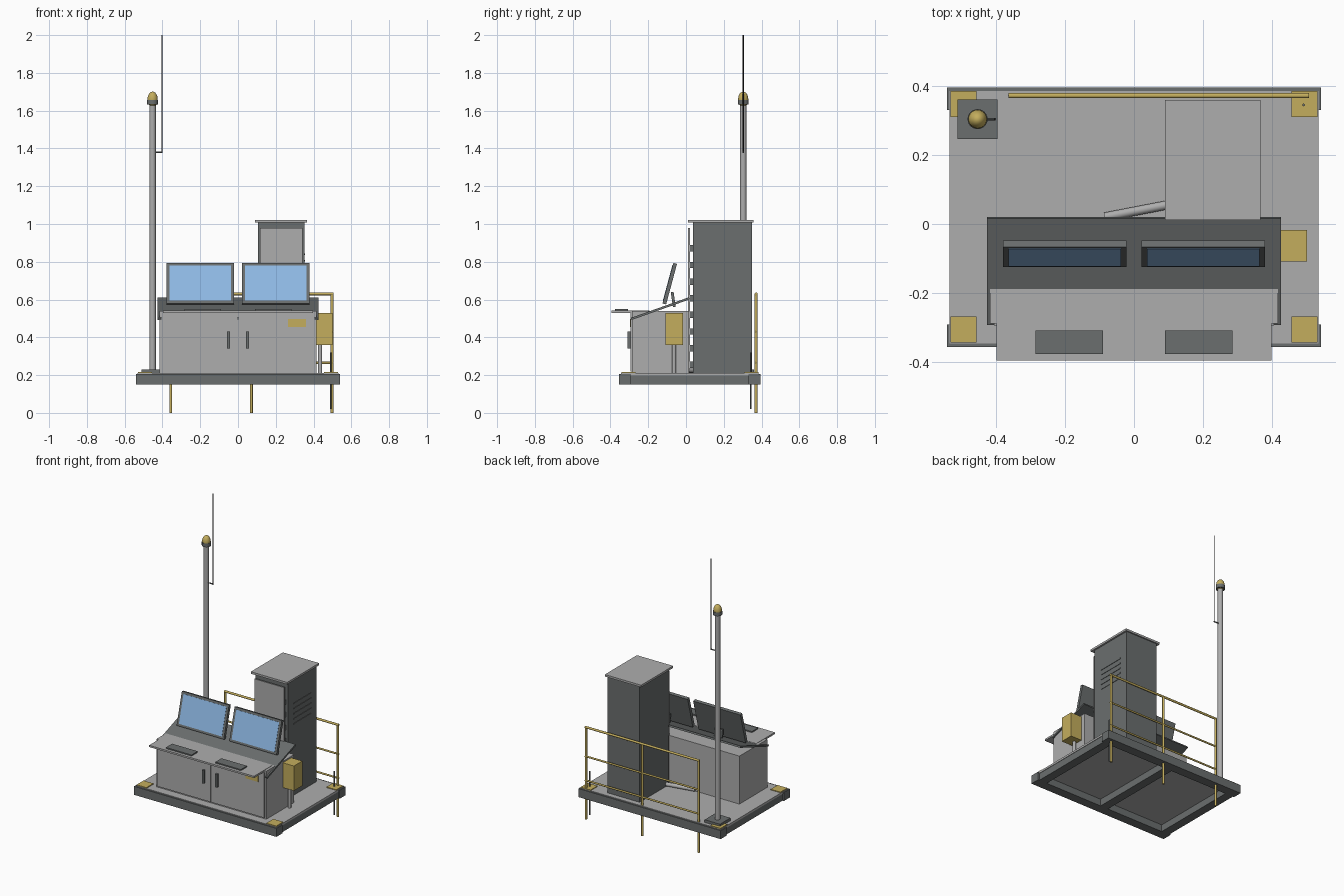
import bpy, math
from mathutils import Vector

if "Cube" in bpy.data.objects:
    bpy.data.objects.remove(bpy.data.objects["Cube"])


def material(name, rgb):
    m = bpy.data.materials.new(name)
    m.diffuse_color = (*rgb, 1)
    m.use_nodes = True
    m.node_tree.nodes["Principled BSDF"].inputs["Base Color"].default_value = m.diffuse_color
    return m


LIGHT = material("light_grey", (0.42, 0.42, 0.42))
DARK = material("slate_grey", (0.145, 0.157, 0.157))
YELLOW = material("safety_yellow", (0.55, 0.42, 0.11))
BLUE = material("screen_blue", (0.275, 0.49, 0.79))
BLACK = material("black", (0.02, 0.02, 0.02))


def box(name, x, y, z, mat, tilt=0.0):
    """Box from (min, max) ranges, optionally tilted about its own x axis."""
    bpy.ops.mesh.primitive_cube_add(size=1)
    o = bpy.context.object
    o.name = name
    size = [r[1] - r[0] for r in (x, y, z)]
    for v in o.data.vertices:
        v.co = [c * s for c, s in zip(v.co, size)]
    o.location = [(r[0] + r[1]) / 2 for r in (x, y, z)]
    o.rotation_euler.x = tilt
    o.data.materials.append(mat)
    return o


def rod(name, a, b, r, mat, sides=16):
    """Cylinder between two points."""
    a, b = Vector(a), Vector(b)
    bpy.ops.mesh.primitive_cylinder_add(vertices=sides, radius=r, depth=(b - a).length,
                                        location=(a + b) / 2)
    o = bpy.context.object
    o.name = name
    o.rotation_euler = (b - a).to_track_quat('Z', 'Y').to_euler()
    o.data.materials.append(mat)
    bpy.ops.object.shade_smooth_by_angle()
    return o


# Skid frame and deck
box("front_beam", (-0.54, 0.54), (-0.355, -0.29), (0.149, 0.207), DARK)
box("back_beam", (-0.54, 0.54), (0.33, 0.395), (0.149, 0.207), DARK)
for i, x in enumerate((-0.5, 0, 0.5)):
    box(f"cross_beam_{i}", (x - 0.03, x + 0.03), (-0.29, 0.33), (0.149, 0.2), DARK)
box("deck_plate", (-0.533, 0.533), (-0.345, 0.385), (0.197, 0.211), LIGHT)
for sx in (-1, 1):
    x = sorted((sx * 0.455, sx * 0.53))
    for y in ((-0.342, -0.267), (0.309, 0.384)):
        box("corner_plate", x, y, (0.21, 0.216), YELLOW)

# Console body with doors, handles and label
box("console_body", (-0.416, 0.416), (-0.287, 0.015), (0.21, 0.54), LIGHT)
for sx in (-1, 1):
    box("console_door", sorted((sx * 0.002, sx * 0.405)), (-0.294, -0.285), (0.22, 0.528), LIGHT)
    box("door_handle", (sx * 0.05 - 0.007, sx * 0.05 + 0.007), (-0.309, -0.292), (0.34, 0.43), DARK)
box("label_plate", (0.265, 0.36), (-0.296, -0.293), (0.455, 0.497), YELLOW)

# Work surface, sloped instrument panel, keyboards
box("work_surface", (-0.398, 0.398), (-0.395, -0.192), (0.53, 0.542), LIGHT)
slope = math.atan2(0.11, 0.31)
box("sloped_panel", (-0.425, 0.425), (-0.299, 0.027), (0.546, 0.558), DARK, slope)
for sx in (-1, 1):
    x = sx * 0.187
    box("keyboard", (x - 0.097, x + 0.097), (-0.375, -0.308), (0.54, 0.55), DARK)

# Tilted monitors with inset screens and stands
tilt = -math.radians(15)
for sx in (-1, 1):
    x, cy, cz = sx * 0.2, -0.086, 0.684
    box("monitor", (x - 0.179, x + 0.179), (cy - 0.01, cy + 0.01), (cz - 0.111, cz + 0.111), DARK, tilt)
    s = box("monitor_screen", (x - 0.163, x + 0.163), (cy - 0.002, cy + 0.002),
            (cz - 0.096, cz + 0.096), BLUE, tilt)
    s.location += Vector((0, -math.cos(tilt), -math.sin(tilt))) * 0.010
    box("monitor_stand", (x - 0.03, x + 0.03), (-0.075, -0.06), (0.56, 0.64), DARK, math.radians(8))

# Tall equipment cabinet
box("cabinet_body", (0.107, 0.353), (0.038, 0.349), (0.21, 1.01), DARK)
box("cabinet_door", (0.117, 0.342), (0.011, 0.02), (0.22, 0.98), LIGHT)
box("cabinet_cap", (0.09, 0.365), (0.011, 0.358), (1.008, 1.022), LIGHT)
for i in range(8):
    z = 0.255 + i * 0.088
    box(f"rack_unit_{i}", (0.122, 0.337), (0.018, 0.042), (z - 0.017, z + 0.017), DARK)
for i in range(5):
    z = 0.70 + i * 0.035
    box(f"louver_{i}", (0.35, 0.356), (0.10, 0.29), (z - 0.004, z + 0.004), DARK)

# Conduit lying on the deck from console to cabinet
rod("conduit", (-0.085, 0.02, 0.224), (0.2, 0.075, 0.224), 0.013, LIGHT)

# Junction box on post
box("junction_box", (0.414, 0.5), (-0.108, -0.017), (0.36, 0.53), YELLOW)
rod("junction_post", (0.435, -0.063, 0.21), (0.435, -0.063, 0.37), 0.011, LIGHT)

# Mast with beacon and whip antenna
MX, MY = -0.452, 0.303
box("mast_base", (MX - 0.058, MX + 0.058), (MY - 0.057, MY + 0.057), (0.21, 0.23), DARK)
rod("mast", (MX, MY, 0.22), (MX, MY, 1.64), 0.017, LIGHT, 24)
rod("beacon_collar", (MX, MY, 1.632), (MX, MY, 1.657), 0.029, DARK, 24)
bpy.ops.mesh.primitive_uv_sphere_add(segments=24, ring_count=12, radius=1, location=(MX, MY, 1.66))
beacon = bpy.context.object
beacon.name = "beacon_dome"
beacon.scale = (0.027, 0.027, 0.041)
beacon.data.materials.append(YELLOW)
bpy.ops.object.shade_smooth_by_angle()
rod("antenna_arm", (MX, MY, 1.38), (-0.4, MY, 1.38), 0.004, DARK, 8)
rod("antenna_whip", (-0.402, MY, 1.375), (-0.402, MY, 2.0), 0.003, BLACK, 8)

# Rear safety railing
RY = 0.371
for i, x in enumerate((-0.356, 0.071, 0.498)):
    rod(f"rail_post_{i}", (x, RY, 0), (x, RY, 0.632), 0.0075, YELLOW)
for i, (z, r) in enumerate(((0.63, 0.0075), (0.43, 0.006), (0.265, 0.006))):
    rod(f"rail_{i}", (-0.362, RY, z), (0.505, RY, z), r, YELLOW)

# Grounding rod
rod("ground_rod", (0.49, 0.344, 0.02), (0.49, 0.344, 0.32), 0.004, DARK, 8)
